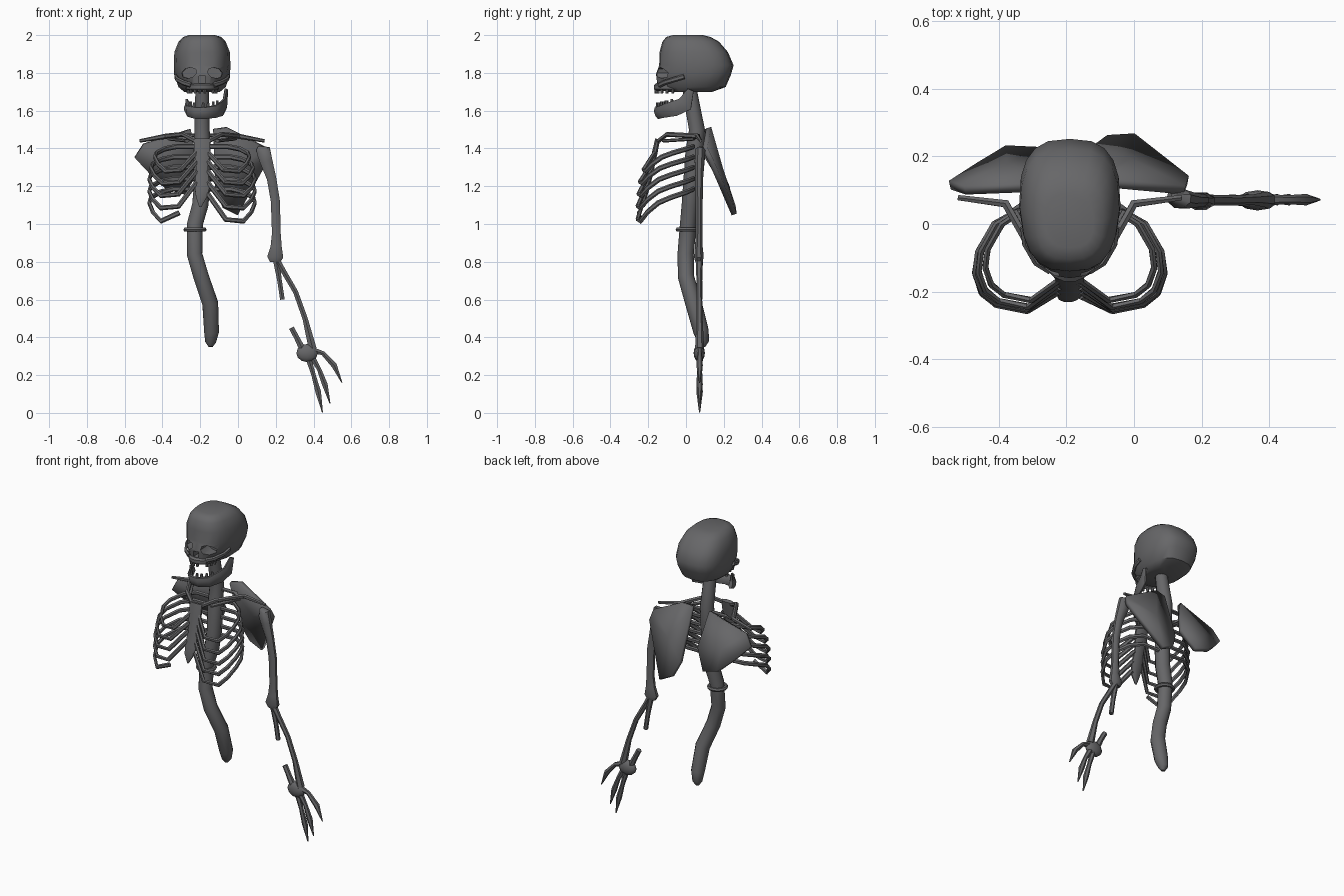
import bpy, bmesh, math
from mathutils import Vector

if "Cube" in bpy.data.objects:
    bpy.data.objects.remove(bpy.data.objects["Cube"])

CX = -0.19  # centre line of the torso
bone = bpy.data.materials.new("dark_bone")
bone.diffuse_color = (.135, .135, .14, 1)
bone.use_nodes = True
bone.node_tree.nodes["Principled BSDF"].inputs["Base Color"].default_value = bone.diffuse_color


def finish(bm, name):
    bmesh.ops.recalc_face_normals(bm, faces=bm.faces)
    me = bpy.data.meshes.new(name)
    bm.to_mesh(me)
    bm.free()
    ob = bpy.data.objects.new(name, me)
    bpy.context.collection.objects.link(ob)
    return ob


def loft(rings, name):
    bm = bmesh.new()
    vr = [[bm.verts.new(p) for p in r] for r in rings]
    n = len(vr[0])
    for a, b in zip(vr, vr[1:]):
        for i in range(n):
            bm.faces.new((a[i], a[(i + 1) % n], b[(i + 1) % n], b[i]))
    bm.faces.new(vr[0][::-1])
    bm.faces.new(vr[-1])
    return finish(bm, name)


def tube(name, pts, radii, sides=8, up=(0, 1, 0)):
    """Bone along pts; each radius is a number or (across, along up)."""
    pts = [Vector(p) for p in pts]
    if not isinstance(radii, list):
        radii = [radii] * len(pts)
    rings = []
    for i, p in enumerate(pts):
        t = (pts[min(i + 1, len(pts) - 1)] - pts[max(i - 1, 0)]).normalized()
        s = t.cross(Vector(up)).normalized()
        u = s.cross(t)
        r = radii[i] if isinstance(radii[i], tuple) else (radii[i], radii[i])
        rings.append([p + s * r[0] * math.cos(a) + u * r[1] * math.sin(a)
                      for a in (2 * math.pi * (k + .5) / sides for k in range(sides))])
    return loft(rings, name)


def plate(name, pts, thick):
    bm = bmesh.new()
    vs = [bm.verts.new(p) for p in pts]
    c = bm.verts.new(sum((Vector(p) for p in pts), Vector()) / len(pts) + Vector((0, .012, 0)))
    for i in range(len(vs)):
        bm.faces.new((vs[i], vs[(i + 1) % len(vs)], c))
    ob = finish(bm, name)
    m = ob.modifiers.new("thickness", 'SOLIDIFY')
    m.thickness, m.offset = thick, 0
    return ob


# skull: stacked rounded sections (z, front y, back y, half width, front taper)
rings = []
for z, f, b, w, taper in [(1.70, -.10, .14, .095, .7), (1.725, -.155, .21, .125, .65),
                          (1.79, -.16, .238, .148, .75), (1.84, -.142, .252, .15, .9),
                          (1.91, -.14, .222, .147, .9), (1.965, -.125, .175, .125, .9),
                          (1.99, -.105, .13, .10, .95), (2.0, -.07, .09, .07, 1)]:
    ring = []
    for k in range(20):
        a = 2 * math.pi * k / 20
        c, s = math.cos(a), math.sin(a)
        x = math.copysign(abs(c) ** .72, c) * w
        y = math.copysign(abs(s) ** .72, s)
        if y < 0:
            x *= 1 + (taper - 1) * -y
        ring.append((CX + x, (f + b) / 2 + y * (b - f) / 2, z))
    rings.append(ring)
skull = loft(rings, "skull")

# eye sockets and nose opening
cutters = [tube(f"socket_cutter_{s}", [(CX + s * .075, -.25, 1.80), (CX + s * .065, -.06, 1.80)],
                [(.042, .028)] * 2, 8, (s * .25, 0, 1)) for s in (-1, 1)]
cutters.append(tube("nose_cutter", [(CX, -.25, 1.765), (CX, -.09, 1.765)],
                    [(.025, .026)] * 2, 4, (0, 0, 1)))
for c in cutters:
    m = skull.modifiers.new("hole", 'BOOLEAN')
    m.object, m.operation, m.solver = c, 'DIFFERENCE', 'EXACT'
bpy.context.view_layer.objects.active = skull
for m in list(skull.modifiers):
    bpy.ops.object.modifier_apply(modifier=m.name)
for c in cutters:
    bpy.data.objects.remove(c)

# cheek bones
for s in (-1, 1):
    tube(f"cheek_bone_{s}", [(CX + s * .06, -.14, 1.735), (CX + s * .10, -.115, 1.748),
                             (CX + s * .132, -.06, 1.765), (CX + s * .138, -.01, 1.78)],
         [(.010, .014)] * 4, 6, (0, 0, 1))

# upper jaw and teeth
arc = [(CX + .075 * math.sin(a), -.07 - .09 * math.cos(a))
       for a in (math.radians(d) for d in range(-90, 91, 20))]
tube("upper_jaw", [(x, y, 1.725) for x, y in arc], [(.014, .02)] * len(arc), 6, (0, 0, 1))
for i, (x, y) in enumerate(arc):
    if i != 6:
        tube(f"upper_tooth_{i}", [(x, y, 1.725), (x, y, 1.69)], [.011, .007], 6)

# lower jaw, tilted, with one side broken off
jaw = [(-.275, -.06, 1.612), (-.262, -.11, 1.597), (-.225, -.147, 1.588), (-.175, -.152, 1.588),
       (-.12, -.125, 1.595), (-.085, -.06, 1.612), (-.07, -.005, 1.635), (-.062, .025, 1.71)]
tube("lower_jaw", jaw, [(.012, .025), (.015, .032), (.016, .034), (.016, .034), (.015, .036),
                        (.013, .044), (.012, .045), (.010, .018)], 8, (0, -.3, 1))
for i in range(9):
    k = .3 + i * .5
    a, b = Vector(jaw[int(k)]), Vector(jaw[int(k) + 1])
    p = a.lerp(b, k % 1)
    if i != 4:
        tube(f"lower_tooth_{i}", [p + Vector((0, 0, .02)), p + Vector((0, 0, .054))], [.011, .007], 6)

# spine, broken off at the bottom, with a loose ring
tube("spine", [(CX, .015, 1.74), (CX, .035, 1.62), (CX, .058, 1.5), (CX, .045, 1.38), (CX, .03, 1.2),
               (-.2, .022, 1.1), (-.228, .012, 1.0), (-.23, -.002, .84), (-.195, .0, .72),
               (-.147, .04, .58), (-.14, .08, .43), (-.145, .092, .375), (-.145, .09, .35)],
     [.036, .04, .042, .048, .046, .045, .044, .043, .043, .044, .041, .03, .012], 10)
bpy.ops.mesh.primitive_torus_add(major_segments=14, minor_segments=6, major_radius=.05,
                                 minor_radius=.012, location=(-.228, .005, .97))
bpy.context.object.name = "spine_ring"

# breast bone
tube("breast_bone", [(CX, -.15, 1.45), (CX, -.165, 1.38), (CX, -.18, 1.3), (CX, -.205, 1.19),
                     (CX - .005, -.22, 1.14), (CX - .01, -.222, 1.09)],
     [(.045, .014), (.046, .016), (.034, .014), (.042, .014), (.03, .012), (.006, .006)], 8)

# ribs: (spine z, low front z, breast bone z, half width, depth scale)
levels = [(1.41, 1.28, 1.38, .25, .92), (1.355, 1.215, 1.33, .27, 1), (1.30, 1.15, 1.28, .28, 1.03),
          (1.24, 1.085, 1.22, .28, 1.05), (1.185, 1.015, 1.16, .28, 1.05)]
shape = [(.08, .04, 0), (.55, .04, .0), (.8, .0, .1), (.97, -.08, .27), (1, -.14, .43),
         (.93, -.195, .72), (.78, -.228, 1), (.45, -.245, .95)]
for i, (zs, zl, zb, w, d) in enumerate(levels):
    for s in (-1, 1):
        path = [(CX + s * w * fx, y * (d if y < 0 else 1), zs + (zl - zs) * t) for fx, y, t in shape]
        if i == 4 and s == -1:
            path[-1] = (CX - .12, -.25, 1.06)
        else:
            path.append((CX + s * .03, -.16 - (1.4 - zb) * .22, zb))
        tube(f"rib_{i}_{s}", path, [(.010, .014)] * len(path), 6, (0, 0, 1))

# collar bones and first ribs
for s in (-1, 1):
    tube(f"collar_bone_{s}", [(CX + s * .33, .078, 1.44), (CX + s * .19, .06, 1.465),
                              (CX + s * .10, -.10, 1.475), (CX + s * .035, -.145, 1.44)],
         [.009, .014, .013, .013], 6, (0, 0, 1))
    tube(f"first_rib_{s}", [(CX + s * .03, .06, 1.47), (CX + s * .13, .06, 1.47),
                            (CX + s * .17, .04, 1.45), (CX + s * .08, -.12, 1.44)],
         [(.016, .009)] * 4, 6, (0, 0, 1))

# shoulder blades, one slipped and rotated
plate("shoulder_blade_right", [(-.13, .11, 1.50), (-.06, .12, 1.51), (.15, .10, 1.40), (.16, .13, 1.34),
                               (.0, .255, 1.05), (-.08, .25, 1.09), (-.12, .22, 1.18)], .028)
plate("shoulder_blade_left", [(-.25, .11, 1.50), (-.50, .10, 1.42), (-.545, .115, 1.35),
                              (-.46, .17, 1.26), (-.38, .22, 1.19), (-.28, .215, 1.16),
                              (-.21, .17, 1.28)], .028)

# upper arm
tube("upper_arm", [(.105, .085, 1.40), (.135, .075, 1.385), (.15, .072, 1.33), (.178, .07, 1.24),
                   (.198, .07, 1.12), (.203, .07, .95), (.202, .068, .88), (.197, .068, .825), (.197, .068, .80)],
     [.015, (.042, .03), (.036, .028), (.027, .022), (.026, .02), (.025, .02), (.032, .022),
      (.046, .028), (.03, .02)], 8)

# forearm: one whole bone, one snapped into two stubs
tube("forearm_whole", [(.20, .07, .82), (.235, .07, .76), (.305, .07, .64), (.355, .072, .50), (.395, .072, .34)],
     [.02, .016, .015, .016, .024], 6)
tube("forearm_stub_upper", [(.20, .07, .82), (.22, .072, .70), (.235, .073, .60)], [.02, .014, .014], 6)
tube("forearm_stub_lower", [(.283, .072, .45), (.31, .07, .40), (.345, .07, .33)], [.016, .016, .02], 6)

# hand and fingers
bpy.ops.mesh.primitive_uv_sphere_add(segments=10, ring_count=6, location=(.366, .07, .317))
hand = bpy.context.object
hand.name = "wrist"
hand.scale = (.06, .03, .048)
fingers = [[(.39, .335), (.45, .315), (.51, .25), (.55, .16)], [(.39, .30), (.43, .23), (.46, .15), (.487, .05)],
           [(.37, .30), (.40, .20), (.425, .11), (.447, .003)]]
for i, f in enumerate(fingers):
    tube(f"finger_{i}", [(x, .072, z) for x, z in f], [.018, .013, .017, .003], 6)

# dark bone colour, smooth surfaces with sharp edges kept
for ob in bpy.context.scene.objects:
    ob.data.materials.clear()
    ob.data.materials.append(bone)
bpy.ops.object.select_all(action='SELECT')
bpy.ops.object.shade_smooth_by_angle(angle=math.radians(40))
